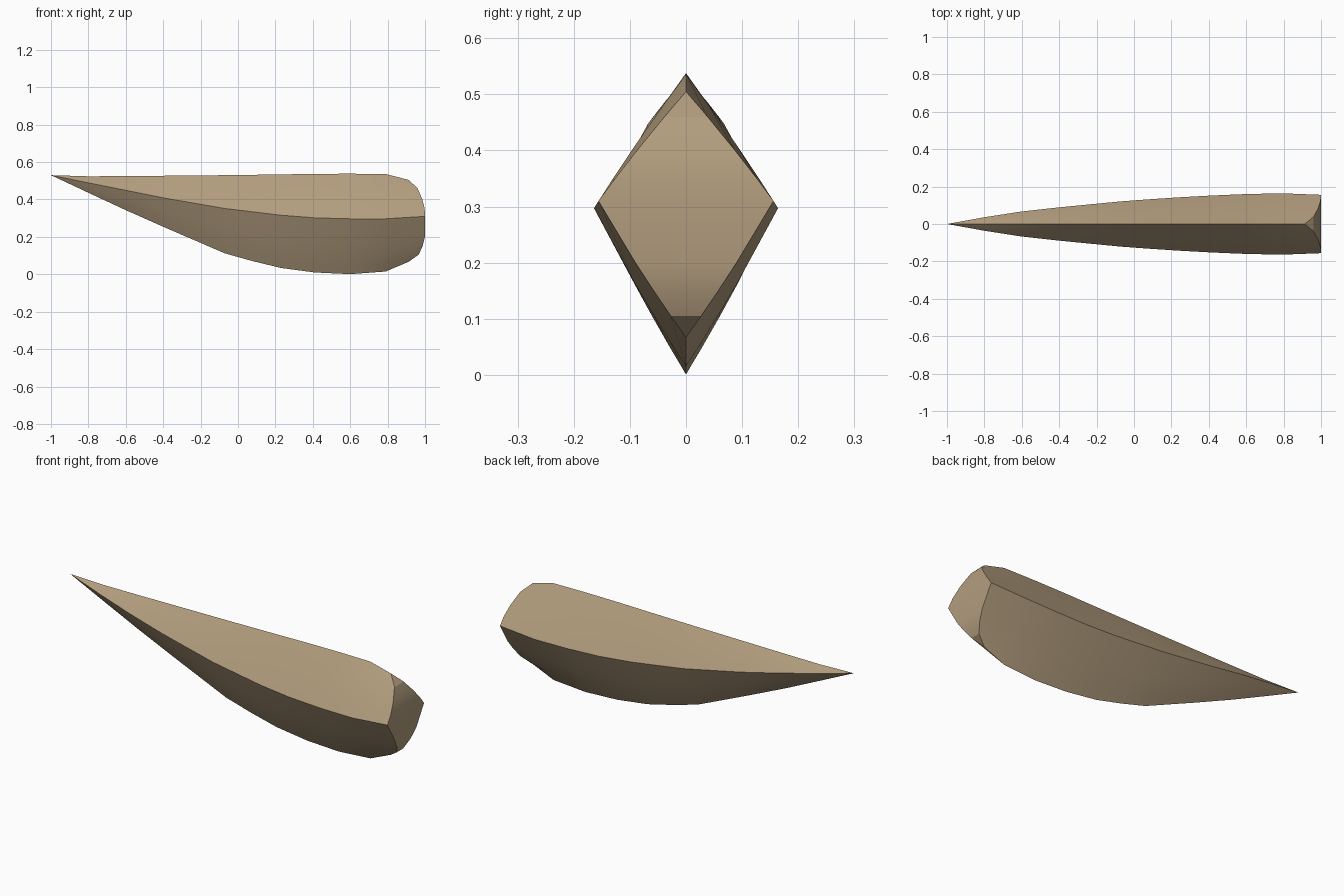
import bpy, bmesh

if "Cube" in bpy.data.objects:
    bpy.data.objects.remove(bpy.data.objects["Cube"])

# Stations along the body: x, top ridge z, side ridge z, side half width, keel z
STATIONS = [
    (-0.80, 0.524, 0.489, 0.036, 0.436),
    (-0.60, 0.525, 0.449, 0.067, 0.343),
    (-0.39, 0.527, 0.407, 0.090, 0.250),
    (-0.07, 0.530, 0.352, 0.121, 0.112),
    (0.08, 0.532, 0.334, 0.132, 0.070),
    (0.23, 0.534, 0.316, 0.142, 0.034),
    (0.41, 0.537, 0.302, 0.152, 0.010),
    (0.60, 0.538, 0.297, 0.160, 0.001),
    (0.79, 0.536, 0.297, 0.164, 0.015),
]
# Rounded stern profile: z to x, from top to bottom
STERN = [(0.505, 0.912), (0.46, 0.96), (0.40, 0.986), (0.35, 0.998), (0.31, 1.0),
         (0.20, 0.999), (0.15, 0.987), (0.105, 0.966), (0.067, 0.912)]


def fractions(zs):
    return [(z - zs[0]) / (zs[-1] - zs[0]) for z in zs]


UP = fractions([z for z, _ in STERN[:5]])     # top ridge to side ridge
LOW = fractions([z for z, _ in STERN[4:]])    # side ridge to keel


def half_section(x, top, side, width, keel):
    """Right half of the diamond section, slightly full near top and keel."""
    pts = []
    for t in UP:
        pts.append((x, width * (t + 0.09 * t * (1 - t)), top + (side - top) * t))
    for t in LOW[1:]:
        s = 1 - t
        pts.append((x, width * (s + 0.12 * s * (1 - s)), side + (keel - side) * t))
    return pts


halves = [half_section(*s) for s in STATIONS]
end = half_section(1.0, 0.505, 0.31, 0.156, 0.067)
halves.append([(STERN[i][1], y, z) for i, (_, y, z) in enumerate(end)])

# Loft the diamond body from the pointed tip to the stern
bm = bmesh.new()
tip = bm.verts.new((-1, 0, 0.53))
rings = []
for h in halves:
    full = h + [(x, -y, z) for x, y, z in h[-2:0:-1]]
    rings.append([bm.verts.new(p) for p in full])
n = len(rings[0])
for i in range(n):
    j = (i + 1) % n
    bm.faces.new((tip, rings[0][i], rings[0][j]))
    for a, b in zip(rings, rings[1:]):
        bm.faces.new((a[i], b[i], b[j], a[j]))

# Curved stern closed with horizontal strips
r = rings[-1]
m = len(STERN) - 1
bm.faces.new((r[0], r[1], r[-1]))
bm.faces.new((r[m], r[m - 1], r[m + 1]))
for i in range(1, m - 1):
    bm.faces.new((r[i], r[i + 1], r[n - i - 1], r[n - i]))
bmesh.ops.recalc_face_normals(bm, faces=bm.faces)

mesh = bpy.data.meshes.new("tapered_blade")
bm.to_mesh(mesh)
bm.free()
obj = bpy.data.objects.new("tapered_blade", mesh)
bpy.context.collection.objects.link(obj)

mat = bpy.data.materials.new("tan")
mat.diffuse_color = (0.45, 0.34, 0.21, 1)
mat.use_nodes = True
mat.node_tree.nodes["Principled BSDF"].inputs["Base Color"].default_value = mat.diffuse_color
mesh.materials.append(mat)

bpy.context.view_layer.objects.active = obj
obj.select_set(True)
bpy.ops.object.shade_smooth_by_angle(angle=0.26)
